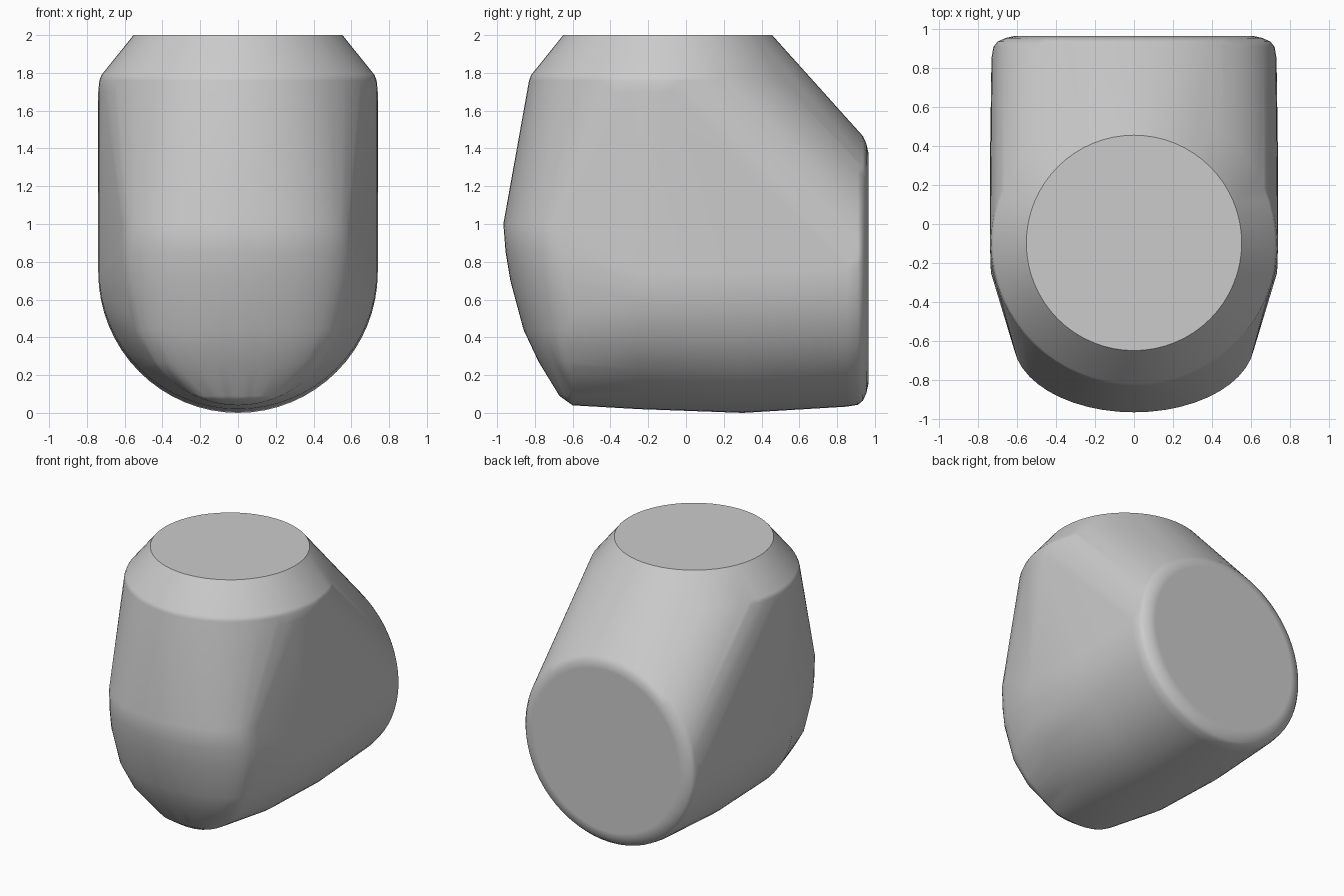
import bpy
import bmesh
from math import cos, sin, pi, radians

cube = bpy.data.objects.get("Cube")
if cube:
    bpy.data.objects.remove(cube, do_unlink=True)

grey = bpy.data.materials.new("plain grey")
grey.use_nodes = True
colour = (0.6, 0.6, 0.6, 1)
grey.diffuse_color = colour
grey.node_tree.nodes["Principled BSDF"].inputs["Base Color"].default_value = colour

bm = bmesh.new()
SIDES = 64


def flat_ring(z, cy, r):
    """Horizontal circle."""
    for i in range(SIDES):
        a = 2 * pi * i / SIDES
        bm.verts.new((r * cos(a), cy + r * sin(a), z))


def upright_ring(y, cz, rx, rz):
    """Ellipse facing along the depth of the body."""
    for i in range(SIDES):
        a = 2 * pi * i / SIDES
        bm.verts.new((rx * cos(a), y, cz + rz * sin(a)))


def nose_arc(z, width, depth, start=-0.6, steps=24):
    """Half ellipse bulging forwards."""
    for i in range(steps + 1):
        a = pi * i / steps
        bm.verts.new((width * cos(a), start - depth * sin(a), z))


# Top disc and chamfered shoulder
for z, r in ((2.0, 0.553), (1.79, 0.722), (1.76, 0.734), (1.7, 0.74)):
    flat_ring(z, -0.097, r)

# Back disc with its rounded rim
for y, r in ((0.965, 0.615), (0.955, 0.66), (0.937, 0.7), (0.91, 0.722), (0.85, 0.732)):
    upright_ring(y, 0.765, r, r)

# Barrel running from back to front
for y, rx, rz in ((0.3, 0.74, 0.745), (-0.25, 0.735, 0.725), (-0.6, 0.61, 0.705)):
    upright_ring(y, 0.745, rx, rz)

# Rounded nose
for z, width, depth in ((1.0, 0.62, 0.367), (0.85, 0.62, 0.355), (0.7, 0.61, 0.33),
                        (0.44, 0.55, 0.26), (0.27, 0.45, 0.18), (0.09, 0.22, 0.07)):
    nose_arc(z, width, depth)

# Wrap the profiles in one convex skin
hull = bmesh.ops.convex_hull(bm, input=bm.verts[:])
spare = {v for v in hull["geom_interior"] + hull["geom_unused"]
         if isinstance(v, bmesh.types.BMVert) and not v.link_faces}
bmesh.ops.delete(bm, geom=list(spare), context="VERTS")
bmesh.ops.dissolve_limit(bm, angle_limit=radians(0.5), verts=bm.verts[:], edges=bm.edges[:])
bmesh.ops.recalc_face_normals(bm, faces=bm.faces[:])

mesh = bpy.data.meshes.new("body")
bm.to_mesh(mesh)
bm.free()
mesh.materials.append(grey)
body = bpy.data.objects.new("body", mesh)
bpy.context.collection.objects.link(body)

# Smooth skin with a crisp top edge and flat discs
bpy.ops.object.select_all(action="DESELECT")
body.select_set(True)
bpy.context.view_layer.objects.active = body
bpy.ops.object.shade_smooth_by_angle(angle=radians(38))
weighted = body.modifiers.new("flat discs", "WEIGHTED_NORMAL")
weighted.keep_sharp = True
